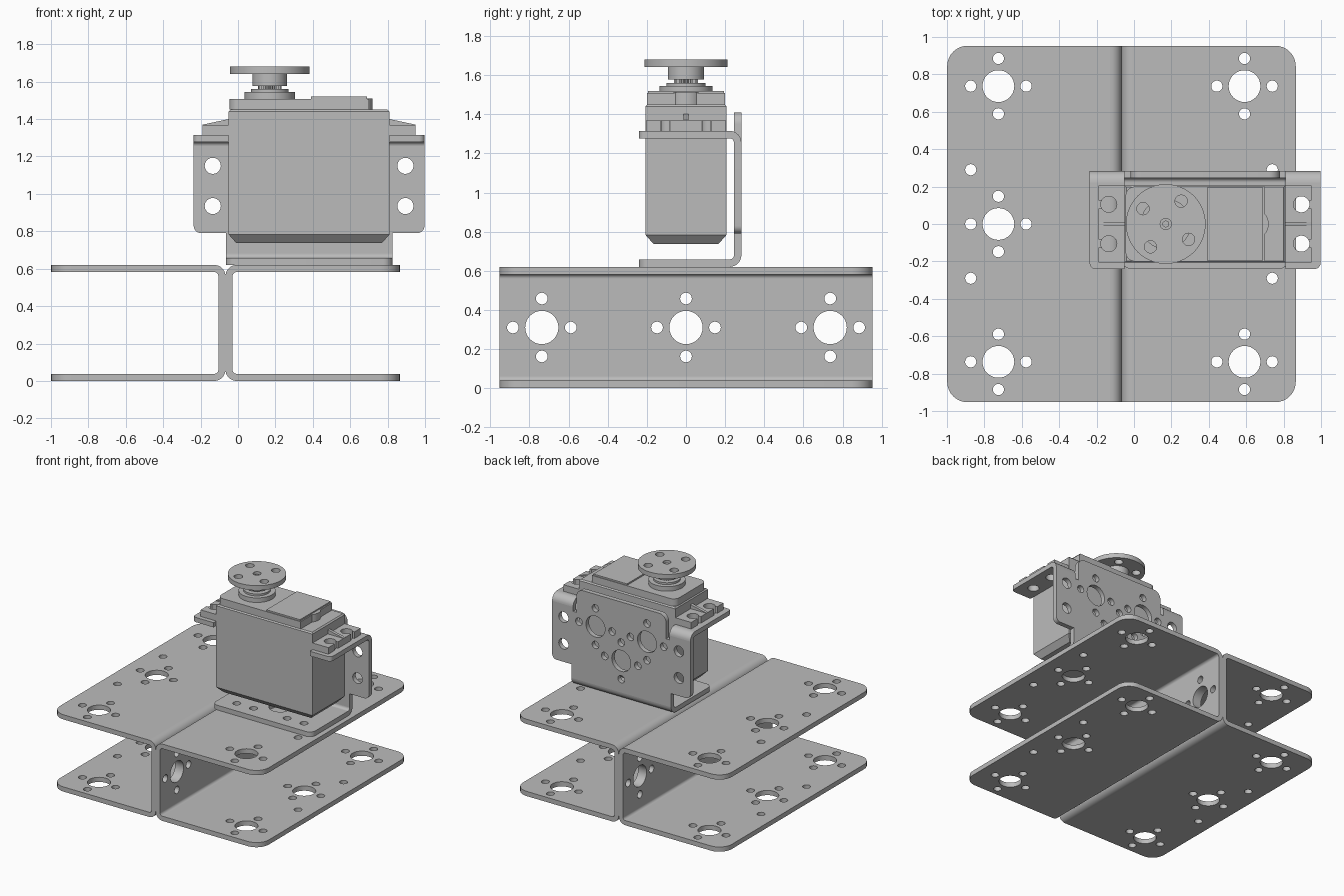
import bpy, bmesh
from math import sin, cos, pi, radians
from mathutils import Vector, Matrix

if "Cube" in bpy.data.objects:
    bpy.data.objects.remove(bpy.data.objects["Cube"])

GREY = (0.5, 0.5, 0.5, 1.0)
mat = bpy.data.materials.new("plain grey")
mat.use_nodes = True
mat.diffuse_color = GREY
mat.node_tree.nodes["Principled BSDF"].inputs["Base Color"].default_value = GREY

# Maps a flat outline onto the plane at right angles to each axis
PLANES = {
    "z": Matrix.Identity(4),
    "y": Matrix(((1, 0, 0, 0), (0, 0, -1, 0), (0, 1, 0, 0), (0, 0, 0, 1))),
    "x": Matrix(((0, 0, 1, 0), (1, 0, 0, 0), (0, 1, 0, 0), (0, 0, 0, 1))),
}
T = 0.038   # sheet thickness
R = 0.06    # outer bend radius
BIG, SMALL, PITCH = 0.085, 0.03, 0.148


def finish(obj):
    bm = bmesh.new()
    bm.from_mesh(obj.data)
    bmesh.ops.remove_doubles(bm, verts=bm.verts, dist=0.0002)
    bmesh.ops.recalc_face_normals(bm, faces=bm.faces)
    bm.to_mesh(obj.data)
    bm.free()
    obj.data.materials.clear()
    obj.data.materials.append(mat)
    bpy.ops.object.select_all(action="DESELECT")
    obj.select_set(True)
    bpy.context.view_layer.objects.active = obj
    bpy.ops.object.shade_smooth_by_angle(angle=radians(30))
    return obj


def circle(u, v, r, n=32):
    return [(u + r * cos(2 * pi * k / n), v + r * sin(2 * pi * k / n)) for k in range(n)]


def rounded(corners):
    """Outline from (u, v[, radius]) right-angled corners."""
    pts = []
    for i, c in enumerate(corners):
        r = c[2] if len(c) > 2 else 0
        p = Vector(c[:2])
        if not r:
            pts.append(p)
            continue
        a = (Vector(corners[i - 1][:2]) - p).normalized() * r
        b = (Vector(corners[(i + 1) % len(corners)][:2]) - p).normalized() * r
        for k in range(9):
            t = k * pi / 16
            pts.append(p + a + b - b * cos(t) - a * sin(t))
    return pts


def rect(u0, u1, v0, v1, r=0):
    return rounded([(u0, v0, r), (u1, v0, r), (u1, v1, r), (u0, v1, r)])


def bend(u, v, su, sv):
    """Quarter ring section of folded sheet around a centre."""
    angles = [k * pi / 16 for k in range(9)]
    ring = [(R, t) for t in angles] + [(R - T, t) for t in reversed(angles)]
    return [(u + su * r * cos(t), v + sv * r * sin(t)) for r, t in ring]


def plate(name, axis, lo, hi, outline, holes=()):
    """Flat outline with holes, extruded from lo to hi along an axis."""
    curve = bpy.data.curves.new(name, "CURVE")
    curve.dimensions = "2D"
    curve.fill_mode = "BOTH"
    curve.extrude = (hi - lo) / 2
    for loop in [outline, *holes]:
        spline = curve.splines.new("POLY")
        spline.points.add(len(loop) - 1)
        for point, uv in zip(spline.points, loop):
            point.co = (uv[0], uv[1], 0, 1)
        spline.use_cyclic_u = True
    obj = bpy.data.objects.new(name, curve)
    bpy.context.collection.objects.link(obj)
    bpy.ops.object.select_all(action="DESELECT")
    obj.select_set(True)
    bpy.context.view_layer.objects.active = obj
    bpy.ops.object.convert(target="MESH")
    obj = bpy.context.view_layer.objects.active
    obj.data.transform(PLANES[axis])
    offset = Vector([(lo + hi) / 2 if a == axis else 0 for a in "xyz"])
    obj.data.transform(Matrix.Translation(offset))
    return finish(obj)


def hole_group(u, v):
    """Large hole ringed by four small ones."""
    ring = [(PITCH, 0), (-PITCH, 0), (0, PITCH), (0, -PITCH)]
    return [circle(u, v, BIG)] + [circle(u + a, v + b, SMALL, 20) for a, b in ring]


# Two channels standing back to back
SEAM, DEPTH, HALF, HIGH = -0.067, 0.932, 0.953, 0.62
STATIONS = (-0.737, 0, 0.737)
for side, s in (("left", 1), ("right", -1)):
    holes = [h for y in STATIONS for h in hole_group(SEAM + s * 0.658, y)]
    holes += [circle(SEAM + s * 0.806, y, SMALL, 20) for y in (-0.29, 0.29)]
    inner, outer = SEAM + s * R, SEAM + s * DEPTH
    flange = rounded([(inner, -HALF), (outer, -HALF, 0.11), (outer, HALF, 0.11), (inner, HALF)])
    plate(side + "_channel_bottom", "z", 0, T, flange, holes)
    plate(side + "_channel_top", "z", HIGH - T, HIGH, flange, holes)
    x0, x1 = sorted((SEAM, SEAM + s * T))
    plate(side + "_channel_web", "x", x0, x1, rect(-HALF, HALF, R, HIGH - R),
          [h for y in STATIONS for h in hole_group(y, HIGH / 2)])
    plate(side + "_channel_lower_bend", "y", -HALF, HALF, bend(inner, R, -s, -1))
    plate(side + "_channel_upper_bend", "y", -HALF, HALF, bend(inner, HIGH - R, -s, 1))

# Motor bracket: back plate, foot and two folded ears
MID, BACK, EAR_TOP = 0.38, 0.283, 1.315
FOLD = BACK - R
half_outline = [(0.445, HIGH + R), (0.445, 0.79), (0.617, 0.79, 0.04), (0.617, EAR_TOP - R),
                (0.43, EAR_TOP - R), (0.43, 1.22), (0.4, 1.22), (0.4, 1.41, 0.06)]
full = [(MID + c[0], *c[1:]) for c in half_outline]
full += [(MID - c[0], *c[1:]) for c in reversed(half_outline)]
holes = hole_group(MID - 0.23, 1.15) + hole_group(MID + 0.23, 1.15) + hole_group(MID, 0.935)
holes += [circle(MID + s * 0.515, z, 0.043) for s in (-1, 1) for z in (0.935, 1.15)]
plate("bracket_back", "y", BACK - T, BACK, rounded(full), holes)

x0, x1 = MID - 0.445, MID + 0.445
foot = rounded([(x0, -0.24, 0.05), (x1, -0.24, 0.05), (x1, FOLD), (x0, FOLD)])
foot_holes = [circle(MID + d, -0.13, SMALL, 20) for d in (-0.3, -0.15, 0.15, 0.3)]
plate("bracket_foot", "z", HIGH, HIGH + T, foot, foot_holes + [circle(MID, 0, BIG)])
plate("bracket_foot_bend", "x", x0, x1, bend(FOLD, HIGH + R, 1, -1))

for side, s in (("left", 1), ("right", -1)):
    a, b = MID + s * 0.43, MID + s * 0.617
    ear = rounded([(a, -0.24), (b, -0.24, 0.03), (b, FOLD), (a, FOLD)])
    plate(side + "_bracket_ear", "z", EAR_TOP - T, EAR_TOP, ear,
          [circle(MID + s * 0.515, y, 0.043) for y in (-0.105, 0.105)])
    plate(side + "_bracket_ear_bend", "x", min(a, b), max(a, b), bend(FOLD, EAR_TOP - R, 1, 1))

    # Motor mounting lug with two open keyhole slots, and its rib
    lug = [(0, -0.205), (0.14, -0.205)]
    for y in (-0.105, 0.105):
        lug.append((0.14, y - 0.022))
        for k in range(21):
            t = radians(-30 - 15 * k)
            lug.append((0.085 + 0.043 * cos(t), y + 0.043 * sin(t)))
        lug.append((0.14, y + 0.022))
    lug += [(0.14, 0.205), (0, 0.205)]
    plate(side + "_motor_lug", "z", EAR_TOP, 1.368, [(a + s * u, v) for u, v in lug])
    rib = [(0, 1.36), (0.14, 1.36), (0.14, 1.37), (0, 1.4)]
    plate(side + "_lug_rib", "y", -0.012, 0.012, [(a + s * u, v) for u, v in rib])

# Motor case with a tapered base and softened top
bm = bmesh.new()
rings = []
for inset, z in ((0.04, 0.738), (0, 0.783), (0, 1.44), (0.01, 1.45)):
    w, d = 0.43 - inset, 0.207 - inset
    rings.append([bm.verts.new((MID + w * i, d * j, z))
                  for i, j in ((-1, -1), (1, -1), (1, 1), (-1, 1))])
for low, high in zip(rings, rings[1:]):
    for k in range(4):
        n = (k + 1) % 4
        bm.faces.new((low[k], low[n], high[n], high[k]))
bm.faces.new(rings[0])
bm.faces.new(rings[-1])
case = bpy.data.objects.new("motor_case", bpy.data.meshes.new("motor_case"))
bm.to_mesh(case.data)
bm.free()
bpy.context.collection.objects.link(case)
finish(case)

# Raised lid, cover panel and end boss
lid = rounded([(-0.045, -0.2, 0.05), (0.7, -0.2), (0.7, 0.2), (-0.045, 0.2, 0.05)])
plate("motor_lid", "z", 1.45, 1.508, lid)
plate("lid_panel", "z", 1.508, 1.52, rect(0.39, 0.69, -0.195, 0.195))
plate("lid_boss", "z", 1.45, 1.51, circle(0.635, 0, 0.085))

# Output shaft and horn
AXLE = 0.17
for name, r, lo, hi in (("shaft_collar", 0.135, 1.508, 1.545),
                        ("shaft_step", 0.1, 1.545, 1.56),
                        ("horn_hub", 0.093, 1.578, 1.642),
                        ("horn_screw", 0.018, 1.642, 1.665)):
    plate(name, "z", lo, hi, circle(AXLE, 0, r, 48))
teeth = [(AXLE + r * cos(k * pi / 25), r * sin(k * pi / 25))
         for k in range(50) for r in [0.062 if k % 2 else 0.054]]
plate("shaft_spline", "z", 1.56, 1.578, teeth)
horn_holes = [circle(AXLE, 0, SMALL, 20)]
for k in range(4):
    t = radians(56 + 90 * k)
    horn_holes.append(circle(AXLE + 0.147 * cos(t), 0.147 * sin(t), 0.033, 20))
plate("horn_disc", "z", 1.642, 1.68, circle(AXLE, 0, 0.213, 64), horn_holes)
